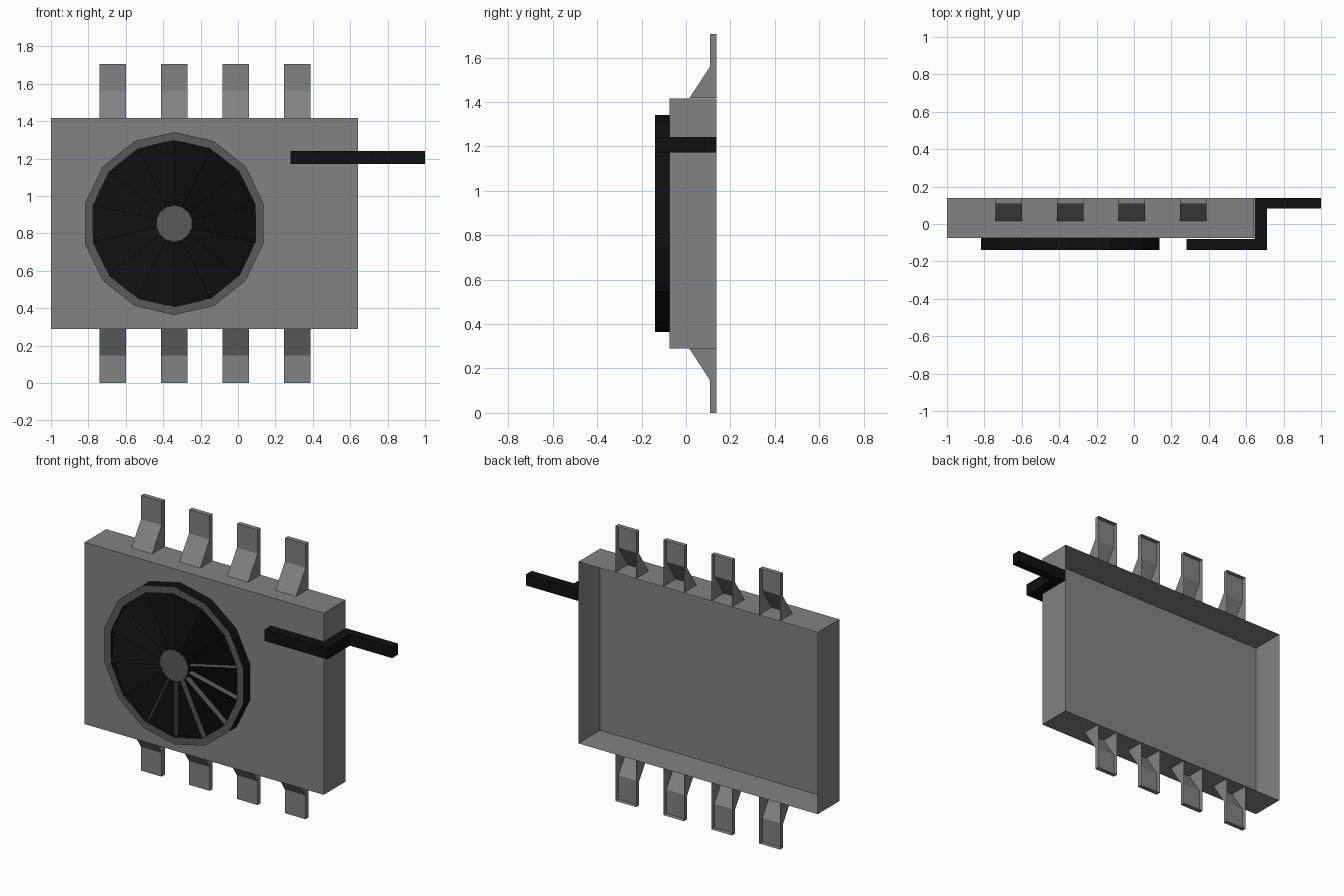
import bpy, bmesh, math
from mathutils import Vector

if "Cube" in bpy.data.objects:
    bpy.data.objects.remove(bpy.data.objects["Cube"])


def material(name, v):
    m = bpy.data.materials.new(name)
    m.diffuse_color = (v, v, v, 1)
    m.use_nodes = True
    m.node_tree.nodes["Principled BSDF"].inputs["Base Color"].default_value = m.diffuse_color
    return m


black = material("black", 0.005)
dark_grey = material("dark_grey", 0.1)
grey = material("grey", 0.225)
FRONT, FACE, BACK = -0.14, -0.075, 0.138
MID_Z = 0.853


def finish(bm, name, mats):
    me = bpy.data.meshes.new(name)
    bm.to_mesh(me)
    bm.free()
    for m in mats:
        me.materials.append(m)
    ob = bpy.data.objects.new(name, me)
    bpy.context.collection.objects.link(ob)
    return ob


def prism(name, profile, offset, mat, open_normals=()):
    """Extrude a profile along offset, then remove faces facing open_normals."""
    bm = bmesh.new()
    face = bm.faces.new([bm.verts.new(p) for p in profile])
    ext = bmesh.ops.extrude_face_region(bm, geom=[face], use_keep_orig=True)
    bmesh.ops.translate(bm, vec=Vector(offset),
                        verts=[g for g in ext["geom"] if isinstance(g, bmesh.types.BMVert)])
    bmesh.ops.recalc_face_normals(bm, faces=bm.faces)
    bm.normal_update()
    doomed = [f for f in bm.faces if any(f.normal.dot(Vector(n)) > 0.99 for n in open_normals)]
    bmesh.ops.delete(bm, geom=doomed, context="FACES_ONLY")
    return finish(bm, name, [mat])


# Body: a shallow tray, open at the back
body = [(-1, FACE, 0.289), (0.641, FACE, 0.289), (0.641, FACE, 1.416), (-1, FACE, 1.416)]
prism("body_shell", body, (0, BACK - FACE, 0), grey, [(0, 1, 0)])

# Mounting tabs: bent, hollow at the back, along bottom and top
tab = [(0.015, 0.289), (0.108, 0.147), (0.108, 0), (BACK, 0), (BACK, 0.289)]
for i in range(4):
    x = -0.741 + i * 0.329
    for label, flip in (("bottom", False), ("top", True)):
        pts = [(x, y, 2 * MID_Z - z if flip else z) for y, z in tab]
        inner = (0, 0, -1 if flip else 1)
        prism(f"{label}_tab_{i + 1}", pts, (0.142, 0, 0), grey, [(0, 1, 0), inner])

# Lever: a bar cranked around the right side, just clear of the body
lever = [(0.28, FRONT), (0.71, FRONT), (0.71, 0.083), (1, 0.083),
         (1, BACK), (0.645, BACK), (0.645, FACE - 0.004), (0.28, FACE - 0.004)]
prism("lever", [(x, y, 1.172) for x, y in lever], (0, 0, 0.07), black)

# Fan wheel: rim, tilted blades with stepped risers, and hub
N, R_OUT, R_IN, R_HUB, LOW = 14, 0.489, 0.445, 0.098, -0.1
bm = bmesh.new()


def pt(r, i, y):
    # counter-clockwise when seen from the front
    a = math.pi / 2 + i * math.tau / N
    return bm.verts.new((-0.341 + r * math.cos(a), y, MID_Z + r * math.sin(a)))


def poly(mat, *corners):
    f = bm.faces.new([pt(*c) for c in corners])
    f.material_index = mat


for i in range(N):
    j = i + 1
    # rim front and outer wall
    poly(1, (R_IN, i, FRONT), (R_OUT, i, FRONT), (R_OUT, j, FRONT), (R_IN, j, FRONT))
    poly(0, (R_OUT, i, FRONT), (R_OUT, i, FACE), (R_OUT, j, FACE), (R_OUT, j, FRONT))
    # blade rising from low to high edge
    poly(0, (R_HUB, i, LOW), (R_IN, i, LOW), (R_IN, j, FRONT), (R_HUB, j, FRONT))
    # riser and the small end walls beside rim and hub
    poly(1, (R_HUB, i, LOW), (R_HUB, i, FRONT), (R_IN, i, FRONT), (R_IN, i, LOW))
    poly(0, (R_IN, i, LOW), (R_IN, i, FRONT), (R_IN, j, FRONT))
    poly(0, (R_HUB, i, FRONT), (R_HUB, i, LOW), (R_HUB, j, FRONT))
poly(1, *[(R_HUB, i, FRONT) for i in range(N)])
bmesh.ops.remove_doubles(bm, verts=bm.verts, dist=1e-4)
finish(bm, "fan_wheel", [black, dark_grey])
